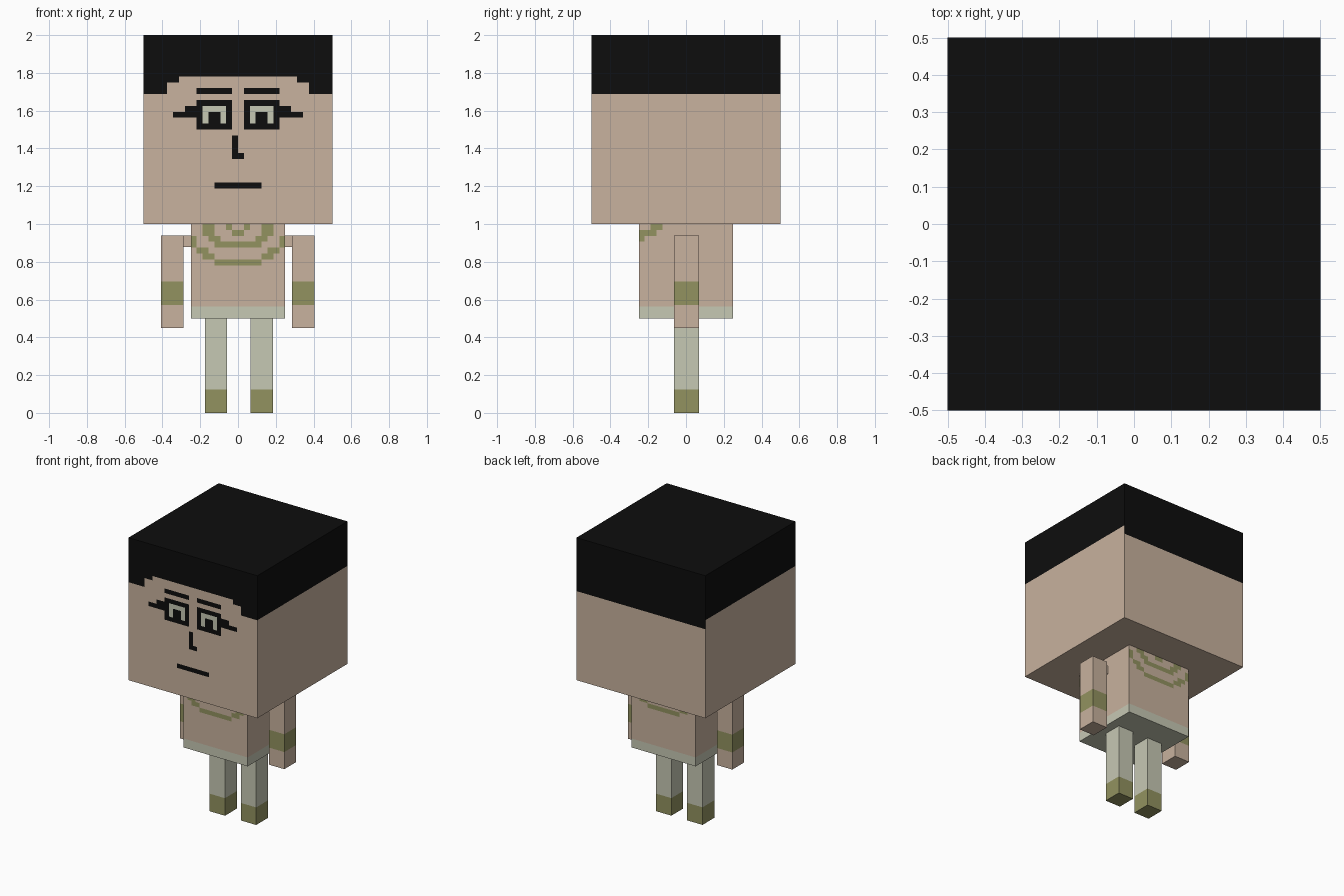
import bpy, bmesh
from mathutils import Vector

if "Cube" in bpy.data.objects:
    bpy.data.objects.remove(bpy.data.objects["Cube"])

C = 1 / 32  # size of one painted square


def material(name, rgb):
    m = bpy.data.materials.new(name)
    m.diffuse_color = (*rgb, 1)
    m.use_nodes = True
    m.node_tree.nodes["Principled BSDF"].inputs["Base Color"].default_value = m.diffuse_color
    return m


MATS = [material("skin", (0.578, 0.445, 0.342)),
        material("black", (0.004, 0.004, 0.004)),
        material("pale_sage", (0.565, 0.578, 0.456)),
        material("olive", (0.287, 0.287, 0.117))]
SKIN, BLACK, SAGE, OLIVE = range(4)
FRONT, BACK, SIDES, ALL = "front", "back", "sides", "all"


def facing(n):
    if abs(n.z) > 0.5:
        return "cap"
    if abs(n.x) > 0.5:
        return SIDES
    return FRONT if n.y < 0 else BACK


def box(name, lo, hi, patches=(), base=SKIN):
    """Box whose faces are cut along patches (side, u0, u1, z0, z1, colour); later ones win.
    u runs along x on front and back, along y on the sides."""
    lo, hi = Vector(lo), Vector(hi)
    bm = bmesh.new()
    bmesh.ops.create_cube(bm, size=1)
    for v in bm.verts:
        v.co = Vector((lo[i] if v.co[i] < 0 else hi[i] for i in range(3)))
    cuts = set()
    for side, u0, u1, z0, z1, _ in patches:
        cuts |= {(2, round(z0, 5)), (2, round(z1, 5))}
        if side != ALL:
            axis = 1 if side == SIDES else 0
            cuts |= {(axis, round(u0, 5)), (axis, round(u1, 5))}
    for axis, pos in sorted(cuts):
        if lo[axis] + 1e-4 < pos < hi[axis] - 1e-4:
            d = Vector((0, 0, 0))
            d[axis] = 1
            bmesh.ops.bisect_plane(bm, geom=bm.verts[:] + bm.edges[:] + bm.faces[:],
                                   plane_co=d * pos, plane_no=d)
    bm.normal_update()
    for f in bm.faces:
        c, side = f.calc_center_median(), facing(f.normal)
        u = c.y if side == SIDES else c.x
        f.material_index = base
        for s, u0, u1, z0, z1, col in patches:
            if s == ALL and z0 - 1e-4 <= c.z <= z1 + 1e-4:
                f.material_index = col
            elif s == side and u0 < u < u1 and z0 < c.z < z1:
                f.material_index = col
    me = bpy.data.meshes.new(name)
    bm.to_mesh(me)
    bm.free()
    for m in MATS:
        me.materials.append(m)
    ob = bpy.data.objects.new(name, me)
    bpy.context.collection.objects.link(ob)
    return ob


def squares(side, left, top, c0, c1, r0, r1, col):
    """Patch given in columns from the left and rows down from the top."""
    return (side, left + c0 * C, left + c1 * C, top - r1 * C, top - r0 * C, col)


def mirrored(side, half, top, c0, c1, r0, r1, col):
    n = round(2 * half / C)
    return [squares(side, -half, top, c0, c1, r0, r1, col),
            squares(side, -half, top, n - c1, n - c0, r0, r1, col)]


# Head: hair cap with a stepped fringe, lower at the back
head = [(ALL, 0, 0, 2 - 7 * C, 2, BLACK),
        squares(SIDES, -0.5, 2, 0, 32, 7, 10, BLACK),
        squares(BACK, -0.5, 2, 0, 32, 7, 12, BLACK)]
for spec in [(0, 4, 7, 10, BLACK), (4, 6, 7, 8, BLACK),     # fringe
             (9, 15, 9, 10, BLACK),                         # brows
             (9, 15, 11, 16, BLACK),                        # eye rims
             (10, 14, 12, 15, SAGE), (11, 13, 13, 15, BLACK),  # eyes, pupils
             (7, 9, 12, 13, BLACK), (5, 9, 13, 14, BLACK)]:    # eye corners
    head += mirrored(FRONT, 0.5, 2, *spec)
for spec in [(15, 16, 17, 20), (15, 17, 20, 21), (12, 20, 25, 26)]:  # nose, mouth
    head.append(squares(FRONT, -0.5, 2, *spec, BLACK))
box("head", (-0.5, -0.5, 1), (0.5, 0.5, 2), head)

# Torso: pale waistband and beaded necklace
torso = [(ALL, 0, 0, 0.5, 0.5625, SAGE)]
necklace = [(2, 4, 0, 1), (6, 7, 0, 1), (2, 4, 1, 2), (7, 8, 1, 2), (3, 5, 2, 3),
            (4, 8, 3, 4), (0, 1, 2, 4), (1, 3, 4, 5), (2, 4, 5, 6), (4, 8, 6, 7)]
for c0, c1, r0, r1 in necklace:
    torso += mirrored(FRONT, 0.25, 1, c0, c1, r0, r1, OLIVE)
    if r0 > 0:
        torso += mirrored(BACK, 0.25, 1, c0, c1, r0 - 1, r1 - 1, OLIVE)
for spec in [(2, 4, 0, 1), (0, 3, 1, 2), (0, 1, 2, 3)]:
    torso.append(squares(SIDES, -0.25, 1, *spec, OLIVE))
box("torso", (-0.25, -0.25, 0.5), (0.25, 0.25, 1), torso)

# Limbs: arms with a cuff, shoulder pegs, legs with shoes
Y0, Y1 = -0.063, 0.068
for side, arm_x, peg_x, leg_x in [("left", -0.407, -0.295, -0.176), ("right", 0.286, 0.245, 0.066)]:
    box(side + "_arm", (arm_x, Y0, 0.45), (arm_x + 0.118, Y1, 0.94),
        [(ALL, 0, 0, 0.57, 0.695, OLIVE)])
    box(side + "_shoulder_peg", (peg_x, -0.035, 0.877), (peg_x + 0.05, 0.035, 0.938))
    box(side + "_leg", (leg_x, Y0, 0), (leg_x + 0.119, Y1, 0.5),
        [(ALL, 0, 0, 0, 0.123, OLIVE)], SAGE)
